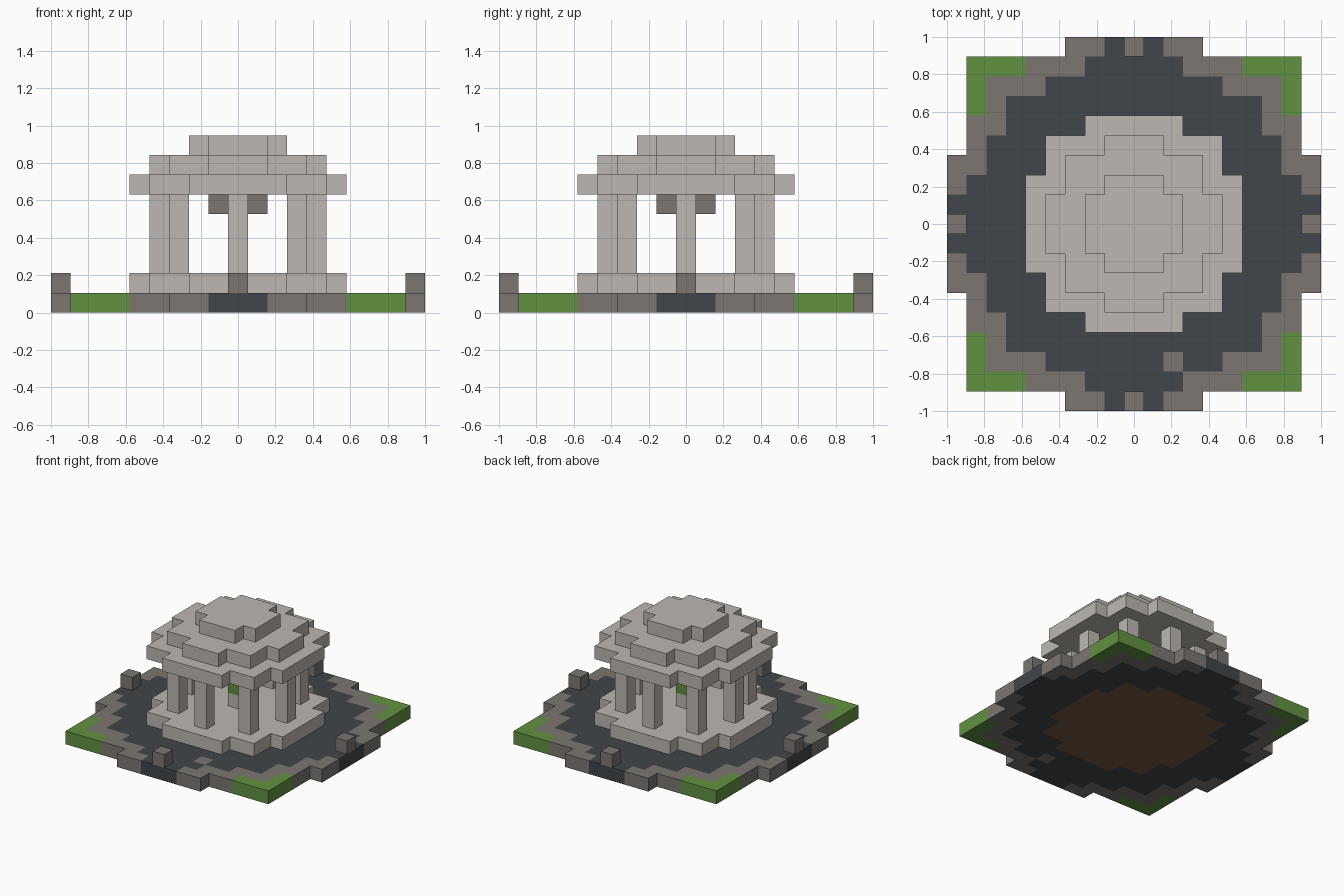
import bpy
import bmesh

U = 2 / 19  # one block

cube = bpy.data.objects.get("Cube")
if cube:
    bpy.data.objects.remove(cube, do_unlink=True)


def material(name, rgb):
    m = bpy.data.materials.new(name)
    m.diffuse_color = (*rgb, 1)
    m.use_nodes = True
    bsdf = next(n for n in m.node_tree.nodes if n.type == "BSDF_PRINCIPLED")
    bsdf.inputs["Base Color"].default_value = (*rgb, 1)
    bsdf.inputs["Roughness"].default_value = 0.9
    return m


pale = material("pale_stone", (0.51, 0.475, 0.44))
grey = material("grey_stone", (0.2, 0.18, 0.165))
slate = material("slate_paving", (0.052, 0.06, 0.067))
grass = material("green_grass", (0.12, 0.285, 0.052))
soil = material("brown_soil", (0.18, 0.095, 0.05))


def disc(rows):
    """Stepped disc of blocks: half-width for each row outward from the middle."""
    return {(x, s * y) for y, w in enumerate(rows)
            for s in (-1, 1) for x in range(-w, w + 1)}


def blocks(name, cells, level, mats, height=1, rule=lambda c: 0):
    """Slab made of block columns, outer faces only, flat areas merged."""
    bm = bmesh.new()
    lo, hi = level * U, (level + height) * U

    def face(points, cell):
        f = bm.faces.new([bm.verts.new(p) for p in points])
        f.material_index = rule(cell)

    for x, y in cells:
        a, b, c, d = [((x + i) * U, (y + j) * U)
                      for i, j in ((-.5, -.5), (.5, -.5), (.5, .5), (-.5, .5))]
        face([(*p, hi) for p in (a, b, c, d)], (x, y))
        face([(*p, lo) for p in (d, c, b, a)], (x, y))
        for (p, q), (i, j) in (((a, b), (0, -1)), ((b, c), (1, 0)),
                               ((c, d), (0, 1)), ((d, a), (-1, 0))):
            if (x + i, y + j) not in cells:
                face([(*p, lo), (*q, lo), (*q, hi), (*p, hi)], (x, y))
    bmesh.ops.remove_doubles(bm, verts=bm.verts, dist=U / 100)
    bmesh.ops.dissolve_limit(bm, angle_limit=0.01, verts=bm.verts,
                             edges=bm.edges, delimit={"MATERIAL"})
    me = bpy.data.meshes.new(name)
    bm.to_mesh(me)
    bm.free()
    for m in mats:
        me.materials.append(m)
    ob = bpy.data.objects.new(name, me)
    bpy.context.collection.objects.link(ob)
    return ob


# Ground: soil core, slate plaza, stone kerb, grass corners
ground = disc([9, 9, 9, 9, 8, 8, 8, 8, 8, 3])
floor = disc([5, 5, 5, 4, 4, 2])
plaza = disc([9, 9, 8, 7, 7, 6, 6, 4, 2, 1]) - {(2, -7)}
kerb = disc([9, 9, 9, 9, 8, 8, 7, 7, 5, 3])


def ground_colour(cell):
    return next((i for i, area in enumerate((floor, plaza, kerb)) if cell in area), 3)


blocks("ground", ground, 0, [soil, slate, grey, grass], rule=ground_colour)

# Pavilion floor and stepped roof
blocks("pavilion_floor", floor, 1, [pale])
blocks("roof_eaves", floor, 6, [pale])
blocks("roof_middle", disc([4, 4, 3, 3, 1]), 7, [pale])
blocks("roof_cap", disc([2, 2, 1]), 8, [pale])

# Ring of pillars
for x, y in ((4, 0), (0, 4), (-4, 0), (0, -4), (3, 3), (-3, 3), (-3, -3), (3, -3)):
    blocks("pillar", {(x, y)}, 2, [pale], height=4)

# Entrance posts
for x, y in ((9, 0), (0, 9), (-9, 0), (0, -9)):
    blocks("entrance_post", {(x, y)}, 1, [grey])

# Ceiling boss and central planter
blocks("ceiling_boss", disc([1, 0]), 5, [grey])
blocks("planter_pedestal", {(0, 0)}, 2, [pale])
blocks("planter_bush", {(0, 0)}, 3, [grass])
